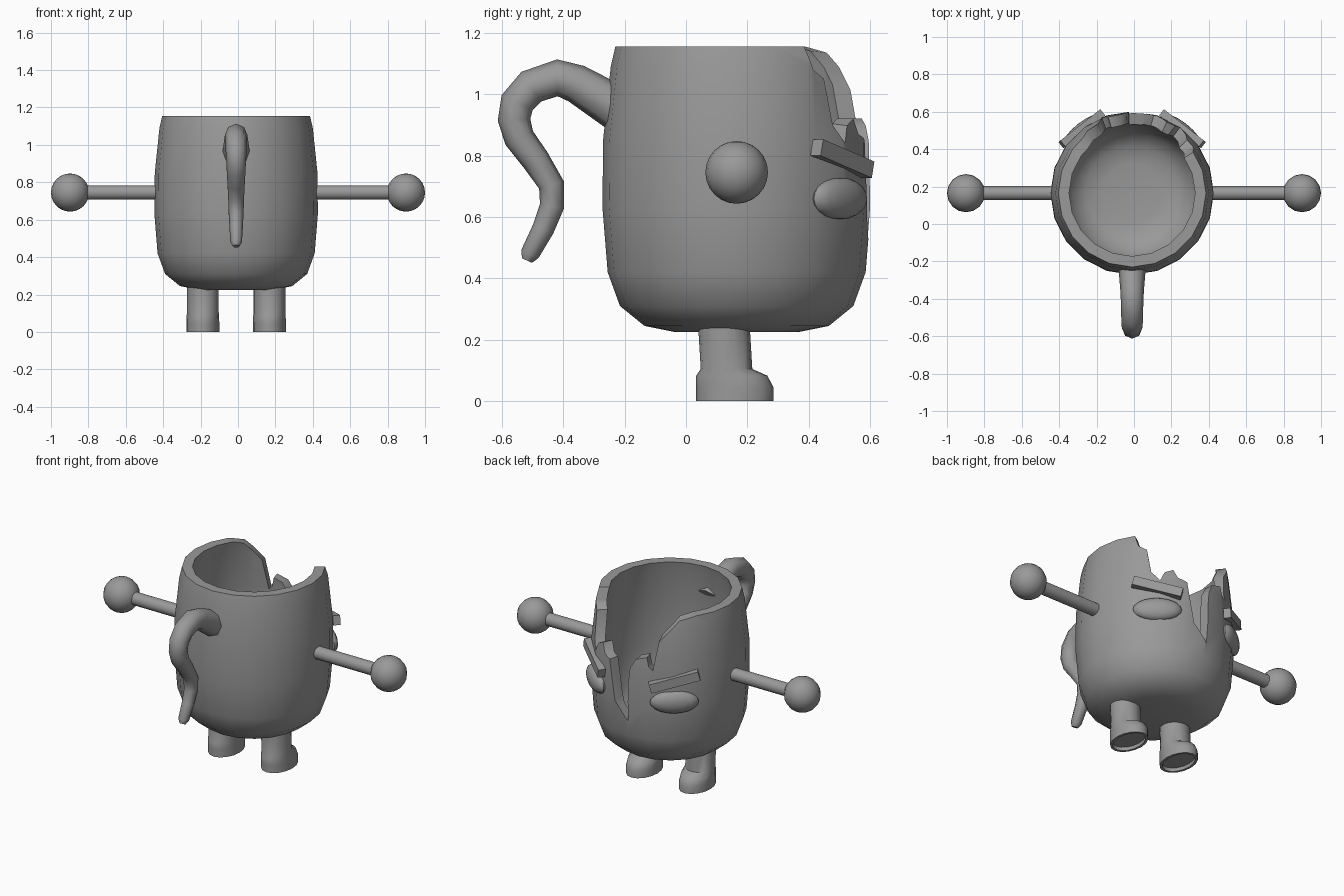
import bpy, bmesh, math
from mathutils import Matrix, Vector

if "Cube" in bpy.data.objects:
    bpy.data.objects.remove(bpy.data.objects["Cube"], do_unlink=True)

CX, CY = -0.01, 0.165          # cup axis
ARM_Z = 0.745

clay = bpy.data.materials.new("grey clay")
clay.use_nodes = True
GREY = (0.32, 0.32, 0.32, 1)
clay.diffuse_color = GREY
clay.node_tree.nodes["Principled BSDF"].inputs["Base Color"].default_value = GREY


def activate(obj):
    bpy.ops.object.select_all(action="DESELECT")
    obj.select_set(True)
    bpy.context.view_layer.objects.active = obj


def smooth(obj, angle=42):
    activate(obj)
    bpy.ops.object.shade_smooth_by_angle(angle=math.radians(angle))


def make(name, bm):
    bmesh.ops.recalc_face_normals(bm, faces=bm.faces)
    mesh = bpy.data.meshes.new(name)
    bm.to_mesh(mesh)
    bm.free()
    obj = bpy.data.objects.new(name, mesh)
    bpy.context.collection.objects.link(obj)
    mesh.materials.append(clay)
    return obj


def loft(name, rings, sides):
    """Closed skin over elliptical rings given as (x, y, z, rx, ry)."""
    bm = bmesh.new()
    turns = [2 * math.pi * i / sides for i in range(sides)]
    loops = [[bm.verts.new((x + rx * math.cos(a), y + ry * math.sin(a), z))
              for a in turns] for x, y, z, rx, ry in rings]
    for low, high in zip(loops, loops[1:]):
        for i in range(sides):
            j = (i + 1) % sides
            bm.faces.new((low[i], low[j], high[j], high[i]))
    bm.faces.new(loops[0])
    bm.faces.new(loops[-1])
    return make(name, bm)


def on_wall(angle, radius, z):
    a = math.radians(angle)
    return Vector((CX + radius * math.sin(a), CY + radius * math.cos(a), z))


# Cup: outer wall upwards, over the rim, inner wall down to the floor
outer = [(0.20, 0.225), (0.30, 0.245), (0.38, 0.31), (0.42, 0.42),
         (0.437, 0.63), (0.435, 0.85), (0.41, 1.09), (0.395, 1.155)]
inner = [(0.337, 1.155), (0.35, 1.09), (0.375, 0.85), (0.377, 0.63),
         (0.36, 0.44), (0.32, 0.35), (0.25, 0.3), (0.16, 0.285)]
cup = loft("cup", [(CX, CY, z, r, r) for r, z in outer + inner], 20)

# Jagged break in the wall, cut radially: (angle, height)
crack = [(56, 1.4), (56, 1.155), (46, 1.05), (36, 0.84), (26, 0.92), (15.5, 0.85),
         (-2, 0.51), (-4, 0.84), (-17.5, 0.92), (-22, 0.845), (-34, 1.075),
         (-56, 1.155), (-56, 1.4)]
bm = bmesh.new()
near = [bm.verts.new(on_wall(a, 0.2, z)) for a, z in crack]
far = [bm.verts.new(on_wall(a, 1.0, z)) for a, z in crack]
bm.faces.new(near)
bm.faces.new(far)
for i in range(len(crack)):
    j = (i + 1) % len(crack)
    bm.faces.new((near[i], near[j], far[j], far[i]))
bmesh.ops.triangulate(bm, faces=bm.faces)
cutter = make("crack_cutter", bm)
cutter.hide_render = True
cut = cup.modifiers.new("crack", "BOOLEAN")
cut.operation, cut.solver, cut.object = "DIFFERENCE", "EXACT", cutter
activate(cup)
bpy.ops.object.modifier_apply(modifier=cut.name)
bpy.data.objects.remove(cutter, do_unlink=True)
smooth(cup)

# Handle: tapering hooked tube (y, z, radius)
path = [(-0.21, 0.945, 0.075), (-0.357, 1.034, 0.063), (-0.419, 1.053, 0.06),
        (-0.504, 1.024, 0.058), (-0.55, 0.972, 0.056), (-0.56, 0.916, 0.053),
        (-0.543, 0.857, 0.05), (-0.49, 0.786, 0.046), (-0.438, 0.704, 0.042),
        (-0.436, 0.636, 0.04), (-0.465, 0.561, 0.036), (-0.508, 0.48, 0.031),
        (-0.518, 0.458, 0.018)]
curve = bpy.data.curves.new("handle", "CURVE")
curve.dimensions = "3D"
curve.bevel_depth = 1
curve.bevel_resolution = 2
curve.use_fill_caps = True
line = curve.splines.new("POLY")
line.points.add(len(path) - 1)
for point, (y, z, r) in zip(line.points, path):
    point.co = (CX, y, z, 1)
    point.radius = r
handle = bpy.data.objects.new("handle", curve)
bpy.context.collection.objects.link(handle)
curve.materials.append(clay)
activate(handle)
bpy.ops.object.convert(target="MESH")
smooth(bpy.context.object, 50)

for side, s in (("left", 1), ("right", -1)):
    # Arm rod and ball hand
    bm = bmesh.new()
    bmesh.ops.create_cone(bm, cap_ends=True, segments=16, radius1=0.038, radius2=0.038,
                          depth=0.47, matrix=Matrix.Translation((s * 0.635, CY, ARM_Z))
                          @ Matrix.Rotation(math.pi / 2, 4, "Y"))
    smooth(make(side + "_arm", bm))
    bm = bmesh.new()
    bmesh.ops.create_uvsphere(bm, u_segments=16, v_segments=12, radius=0.102,
                              matrix=Matrix.Translation((s * 0.898, CY, ARM_Z)))
    smooth(make(side + "_hand", bm))

    # Leg with boot, sole slightly hollow
    x = CX + s * 0.178
    boot = [(x, 0.159, 0.02, 0.072, 0.108), (x, 0.159, 0, 0.074, 0.111),
            (x, 0.159, 0, 0.088, 0.126), (x, 0.159, 0.045, 0.088, 0.126),
            (x, 0.149, 0.083, 0.087, 0.116), (x, 0.132, 0.105, 0.085, 0.084),
            (x, 0.122, 0.27, 0.085, 0.084)]
    smooth(loft(side + "_leg", boot, 16), 50)

    # Eye and slanted brow, turned to face outwards from the wall
    facing = Matrix.Rotation(math.radians(-38 * s), 4, "Z")
    bm = bmesh.new()
    bmesh.ops.create_uvsphere(bm, u_segments=16, v_segments=10, radius=1,
                              matrix=Matrix.Translation(on_wall(38 * s, 0.425, 0.66))
                              @ facing @ Matrix.Diagonal((0.135, 0.045, 0.068, 1)))
    smooth(make(side + "_eye", bm))
    bm = bmesh.new()
    bmesh.ops.create_cube(bm, size=1,
                          matrix=Matrix.Translation(on_wall(38 * s, 0.437, 0.79)) @ facing
                          @ Matrix.Rotation(math.radians(-15 * s), 4, "Y")
                          @ Matrix.Diagonal((0.28, 0.042, 0.055, 1)))
    make(side + "_brow", bm)
